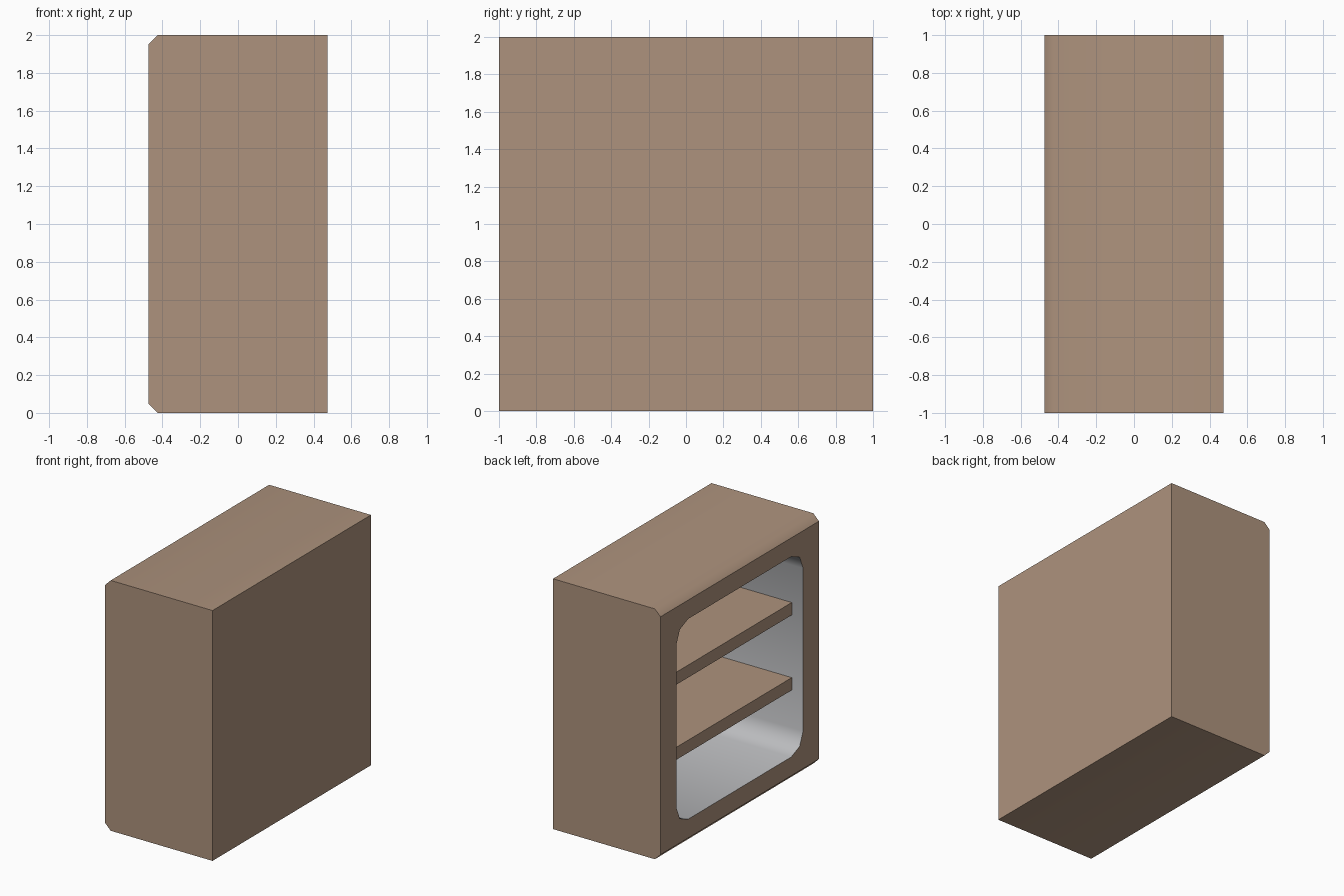
import bpy, bmesh, math
from mathutils import Vector

old = bpy.data.objects.get("Cube")
if old:
    bpy.data.objects.remove(old, do_unlink=True)

HALF_DEPTH = 0.475      # x, the open side faces -x
CHAMFER = 0.05
OPEN_HALF = 0.8         # half size of the square opening
RADIUS = 0.15           # opening corner radius
BACK_X = 0.325          # inner back panel


def material(name, rgb):
    mat = bpy.data.materials.new(name)
    mat.use_nodes = True
    mat.diffuse_color = (*rgb, 1)
    mat.node_tree.nodes["Principled BSDF"].inputs["Base Color"].default_value = (*rgb, 1)
    return mat


brown = material("brown wood", (0.42, 0.29, 0.205))
grey = material("pale grey lining", (0.50, 0.505, 0.52))


def finish(bm, name, mats):
    bmesh.ops.recalc_face_normals(bm, faces=bm.faces)
    mesh = bpy.data.meshes.new(name)
    bm.to_mesh(mesh)
    bm.free()
    for mat in mats:
        mesh.materials.append(mat)
    obj = bpy.data.objects.new(name, mesh)
    bpy.context.collection.objects.link(obj)
    return obj


def strip(bm, a, b):
    """Close two matching vertex loops with quads."""
    n = len(a)
    return [bm.faces.new((a[i], a[(i + 1) % n], b[(i + 1) % n], b[i])) for i in range(n)]


# Cabinet: chamfered side profile (x, z) stretched along y
bm = bmesh.new()
h, c = HALF_DEPTH, CHAMFER
profile = [(-h, c), (c - h, 0), (h, 0), (h, 2), (c - h, 2), (-h, 2 - c)]
ends = [[bm.verts.new((x, y, z)) for x, z in profile] for y in (-1, 1)]
for end in ends:
    bm.faces.new(end)
shell = strip(bm, *ends)
bm.faces.remove(shell.pop())            # leave the open side free
for i in (0, 1, 3, 4):
    shell[i].smooth = True              # chamfers blend into top and bottom
rim = [ends[0][0], ends[0][-1], ends[1][-1], ends[1][0]]

# Rounded opening, two segments to a corner, pushed in to the back panel
centre = OPEN_HALF - RADIUS
loop = []
for quarter in range(4):
    a = math.radians(45 + 90 * quarter)
    cy, cz = math.copysign(centre, math.cos(a)), math.copysign(centre, math.sin(a))
    for step in (-45, 0, 45):
        t = a + math.radians(step)
        loop.append((cy + RADIUS * math.cos(t), 1 + cz + RADIUS * math.sin(t)))
mouth = [bm.verts.new((-h, y, z)) for y, z in loop]
inner = [bm.verts.new((BACK_X, y, z)) for y, z in loop]
lining = strip(bm, mouth, inner)
for face in lining:
    face.smooth = True
lining.append(bm.faces.new(inner))
for face in lining:
    face.material_index = 1

# Flat frame between the rim and the opening
edges = [bm.edges.get((ring[i - 1], ring[i])) or bm.edges.new((ring[i - 1], ring[i]))
         for ring in (rim, mouth) for i in range(len(ring))]
bmesh.ops.triangle_fill(bm, edges=edges, use_beauty=True, normal=Vector((-1, 0, 0)))
finish(bm, "cabinet", [brown, grey])

# Two shelves, set back from the opening
front_x = 0.1 - h
for name, z in (("lower_shelf", 0.7), ("upper_shelf", 1.3)):
    bm = bmesh.new()
    bmesh.ops.create_cube(bm, size=1)
    bmesh.ops.scale(bm, vec=(BACK_X - front_x, 2 * OPEN_HALF, 0.1), verts=bm.verts)
    bmesh.ops.translate(bm, vec=((BACK_X + front_x) / 2, 0, z), verts=bm.verts)
    finish(bm, name, [brown])
